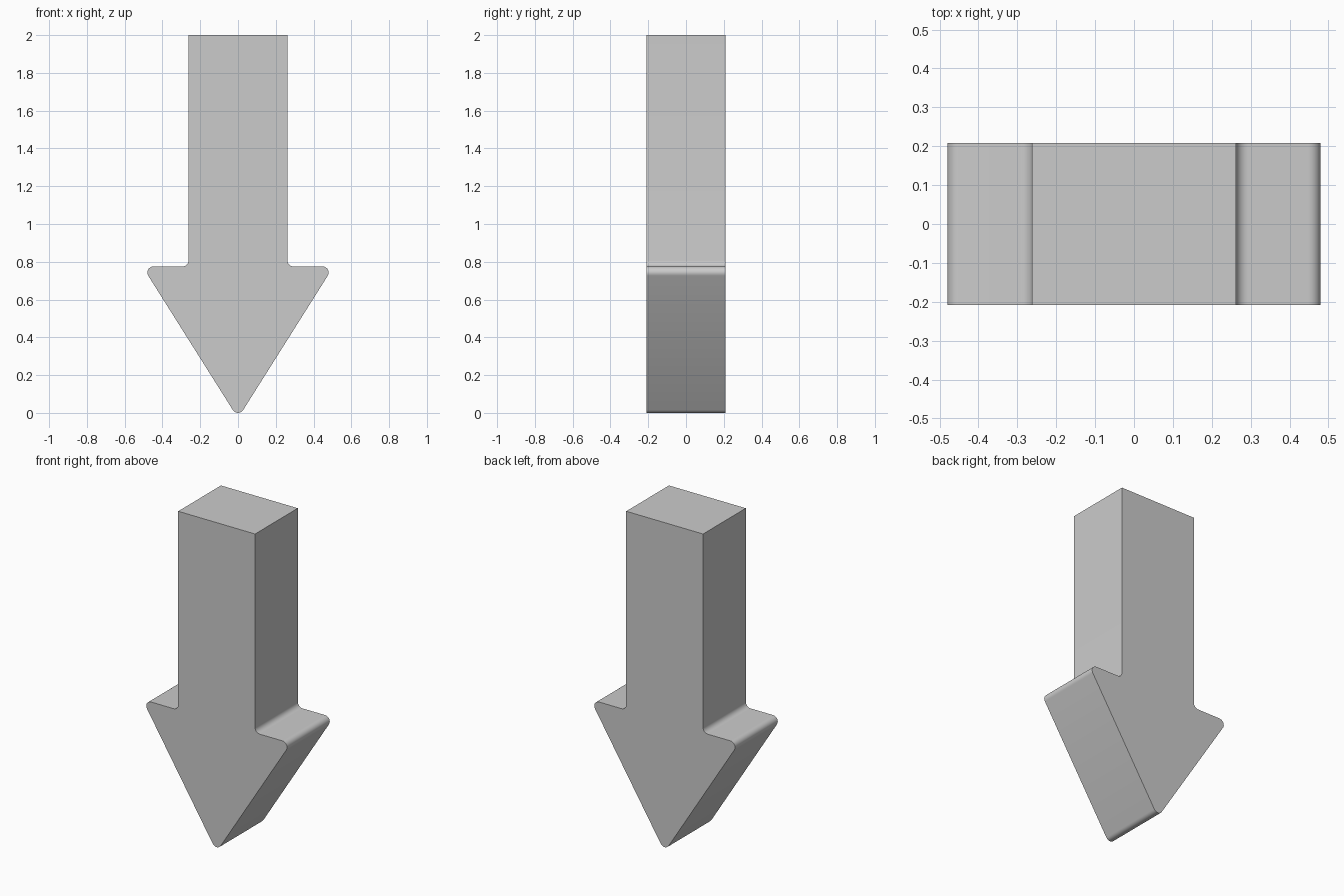
import bpy, bmesh, math
from mathutils import Vector

if "Cube" in bpy.data.objects:
    bpy.data.objects.remove(bpy.data.objects["Cube"])

R, HALF_DEPTH, STEPS = 0.032, 0.208, 8


def fillet(prev, corner, nxt, r=R, steps=STEPS):
    """Points of an arc rounding the corner between two straight edges."""
    p, c, n = Vector(prev), Vector(corner), Vector(nxt)
    a, b = (p - c).normalized(), (n - c).normalized()
    half = a.angle(b) / 2
    centre = c + (a + b).normalized() * (r / math.sin(half))
    start = c + a * (r / math.tan(half)) - centre
    end = c + b * (r / math.tan(half)) - centre
    sweep = start.angle(end)
    return [centre + (start * math.sin((1 - t) * sweep) + end * math.sin(t * sweep)) / math.sin(sweep)
            for t in (i / steps for i in range(steps + 1))]


# Arrow outline in x, z with a rounding flag per corner
tip_z, shoulder_z, barb_x, shaft_x = -0.028, 0.775, 0.506, 0.262
right_side = [(barb_x, shoulder_z, True), (shaft_x, shoulder_z, True), (shaft_x, 2.0, False)]
corners = [(0, tip_z, True)] + right_side + [(-x, z, f) for x, z, f in reversed(right_side)]

outline = []
for i, (x, z, rounded) in enumerate(corners):
    if rounded:
        outline += fillet(corners[i - 1][:2], (x, z), corners[(i + 1) % len(corners)][:2])
    else:
        outline.append(Vector((x, z)))

# Extrude the outline through the depth
bm = bmesh.new()
face = bm.faces.new([bm.verts.new((p.x, -HALF_DEPTH, p.y)) for p in outline])
ext = bmesh.ops.extrude_face_region(bm, geom=[face], use_keep_orig=True)
moved = [g for g in ext["geom"] if isinstance(g, bmesh.types.BMVert)]
bmesh.ops.translate(bm, vec=(0, 2 * HALF_DEPTH, 0), verts=moved)
bmesh.ops.recalc_face_normals(bm, faces=bm.faces)
mesh = bpy.data.meshes.new("down_arrow")
bm.to_mesh(mesh)
bm.free()

# Arrow object, smooth on the rounded corners only
arrow = bpy.data.objects.new("down_arrow", mesh)
bpy.context.collection.objects.link(arrow)
bpy.context.view_layer.objects.active = arrow
arrow.select_set(True)
bpy.ops.object.shade_smooth_by_angle(angle=math.radians(30))
